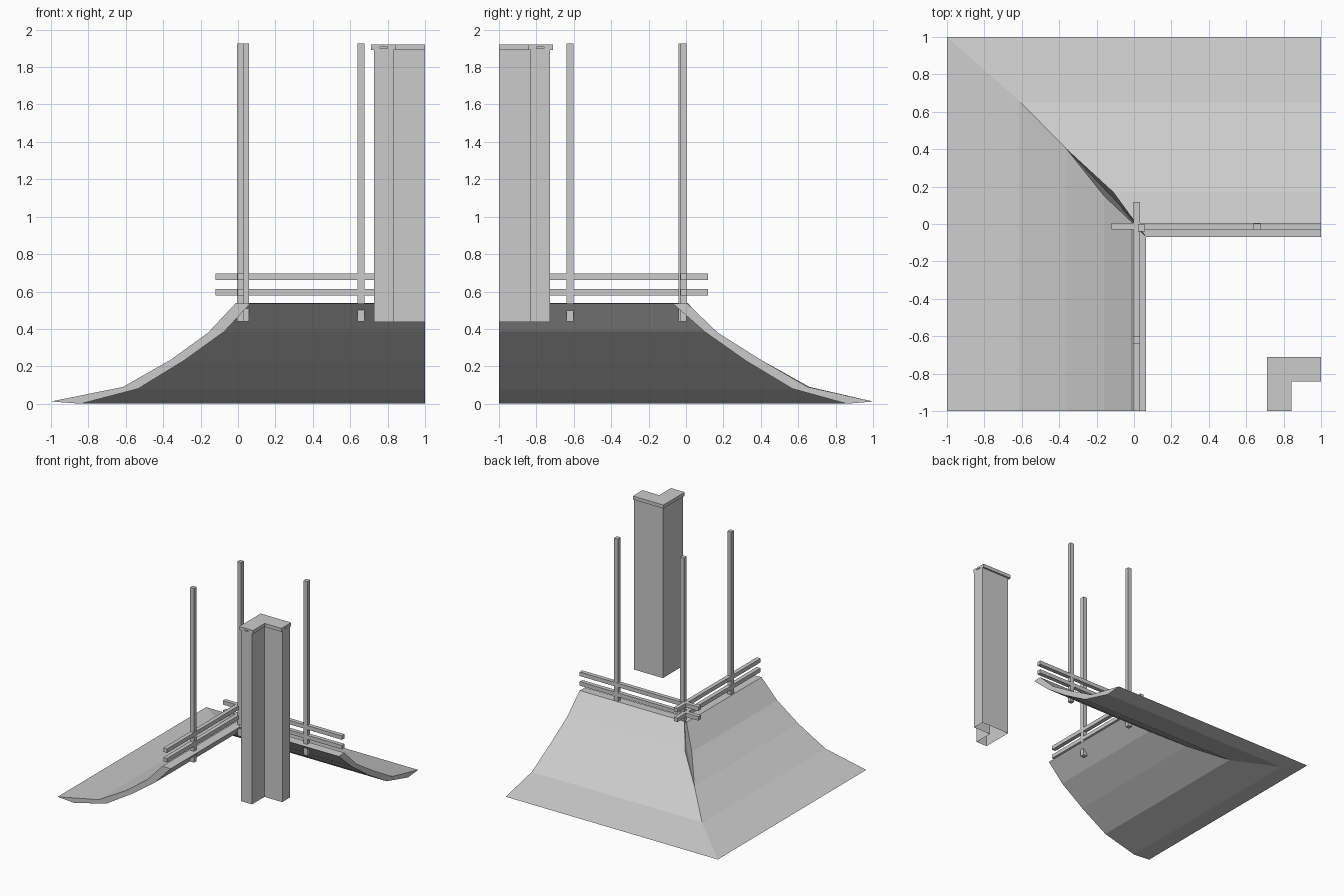
import bpy, bmesh

if "Cube" in bpy.data.objects:
    bpy.data.objects.remove(bpy.data.objects["Cube"])


def mesh_object(name, rings_list, open_profile=False):
    """Skin each list of matching cross-section rings, with capped ends."""
    bm = bmesh.new()
    for rings in rings_list:
        vs = [[bm.verts.new(p) for p in ring] for ring in rings]
        n = len(vs[0])
        for a, b in zip(vs, vs[1:]):
            for i in range(n - 1 if open_profile else n):
                j = (i + 1) % n
                bm.faces.new((a[i], a[j], b[j], b[i]))
        bm.faces.new(vs[0])
        bm.faces.new(vs[-1][::-1])
    bmesh.ops.recalc_face_normals(bm, faces=bm.faces)
    me = bpy.data.meshes.new(name)
    bm.to_mesh(me)
    bm.free()
    ob = bpy.data.objects.new(name, me)
    bpy.context.collection.objects.link(ob)
    return ob


def sweep_corner(name, profile, open_profile=False):
    """Sweep (offset, z) points round the mitred corner of the tower."""
    rings = [[(-u, -1, z) for u, z in profile],
             [(-u, u, z) for u, z in profile],
             [(1, u, z) for u, z in profile]]
    return mesh_object(name, [rings], open_profile)


def box(name, x0, x1, y0, y1, z0, z1):
    ring = [(x0, y0), (x1, y0), (x1, y1), (x0, y1)]
    return mesh_object(name, [[[(x, y, z) for x, y in ring] for z in (z0, z1)]])


# Flared roof slopes: left corner x, y / back corner x, y / height
outer = [(-1, 1, -1, 1, .012), (-.615, .66, -.615, .65, .09),
         (-.36, .40, -.36, .40, .235), (-.16, .15, -.11, .17, .38),
         (-.012, .01, .01, .005, .538)]
inner = [(.065, -.07, .065, -.07, .535), (-.075, .10, -.075, .10, .385),
         (-.29, .32, -.29, .32, .23), (-.535, .57, -.535, .57, .08),
         (-.84, .86, -.84, .86, 0)]
rows = outer + inner
mesh_object("left_roof_slope", [[[(r[0], -1, r[4]) for r in rows],
                                 [(r[0], r[1], r[4]) for r in rows]]])
mesh_object("back_roof_slope", [[[(r[2], r[3], r[4]) for r in rows],
                                 [(1, r[3], r[4]) for r in rows]]])

# Railings that cross at the corner
for tag, z in (("lower", .58), ("upper", .662)):
    box(tag + "_back_rail", -.12, 1, -.03, .005, z, z + .034)
    box(tag + "_left_rail", -.003, .032, -1, .118, z, z + .034)

# Upright posts
for tag, x, y in (("corner", .04, -.022), ("left", .013, -.62), ("back", .658, -.014)):
    box(tag + "_post", x - .018, x + .018, y - .018, y + .018, .44, 1.925)

# Hollow central tower, open underneath
sweep_corner("tower_wall", [(-.727, .437), (-.727, 1.9), (-.832, 1.9), (-.832, .437)], True)

# Grooved cap moulding
sweep_corner("tower_cap", [(-.712, 1.892), (-.712, 1.922), (-.842, 1.922), (-.842, 1.892),
                           (-.80, 1.892), (-.80, 1.906), (-.76, 1.906), (-.76, 1.892)])
